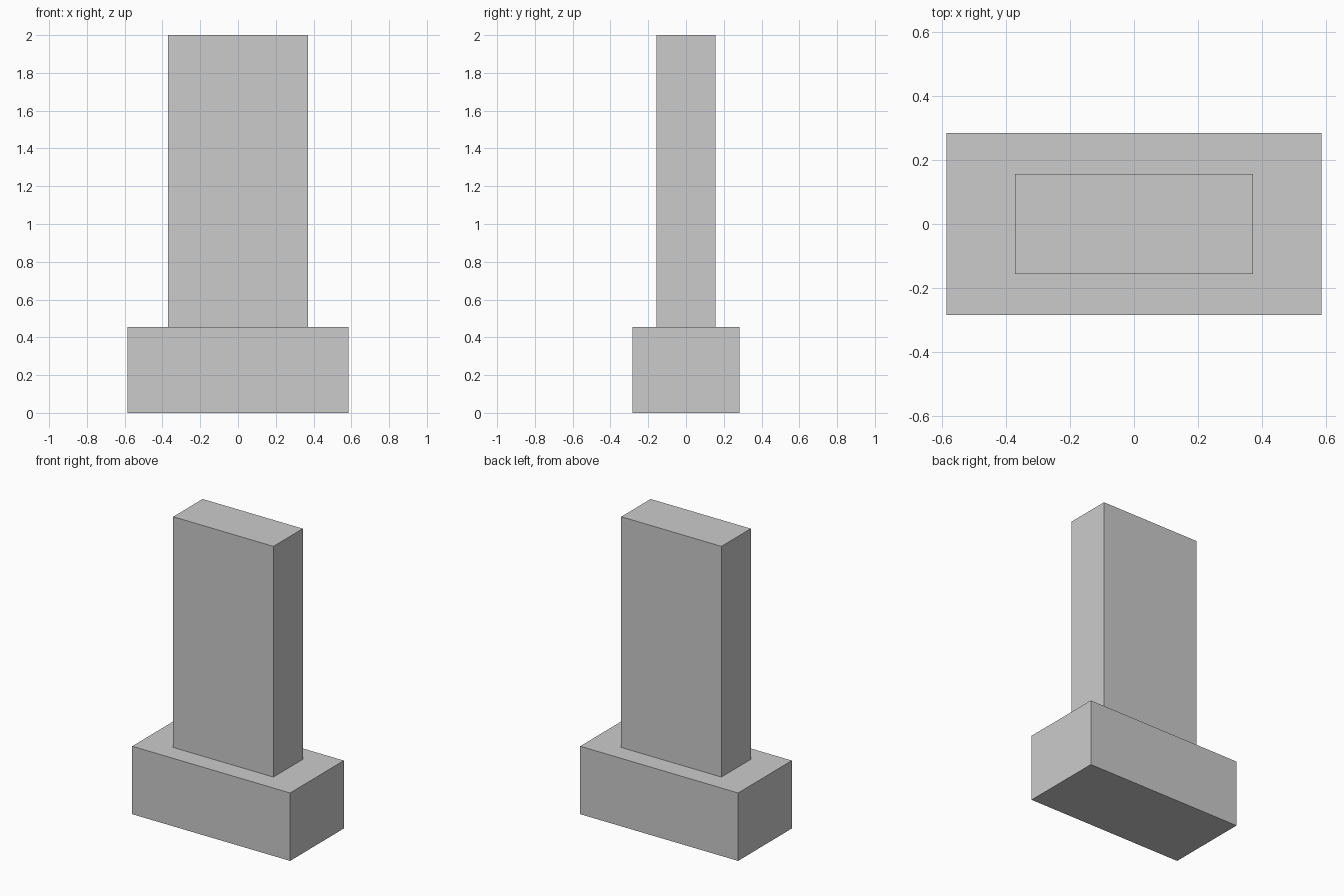
import bpy

if "Cube" in bpy.data.objects:
    bpy.data.objects.remove(bpy.data.objects["Cube"])


def box(name, width, depth, z0, z1):
    """Box centred on x and y, spanning z0 to z1."""
    bpy.ops.mesh.primitive_cube_add(size=1, location=(0, 0, (z0 + z1) / 2))
    obj = bpy.context.object
    obj.name = name
    obj.scale = (width, depth, z1 - z0)
    bpy.ops.object.transform_apply(location=False, rotation=False, scale=True)
    return obj


BASE_TOP = 0.455

# Wide plinth at the bottom
box("base", 1.17, 0.568, 0, BASE_TOP)

# Tall slab standing on the plinth
box("upright_slab", 0.742, 0.311, BASE_TOP, 2.0)
